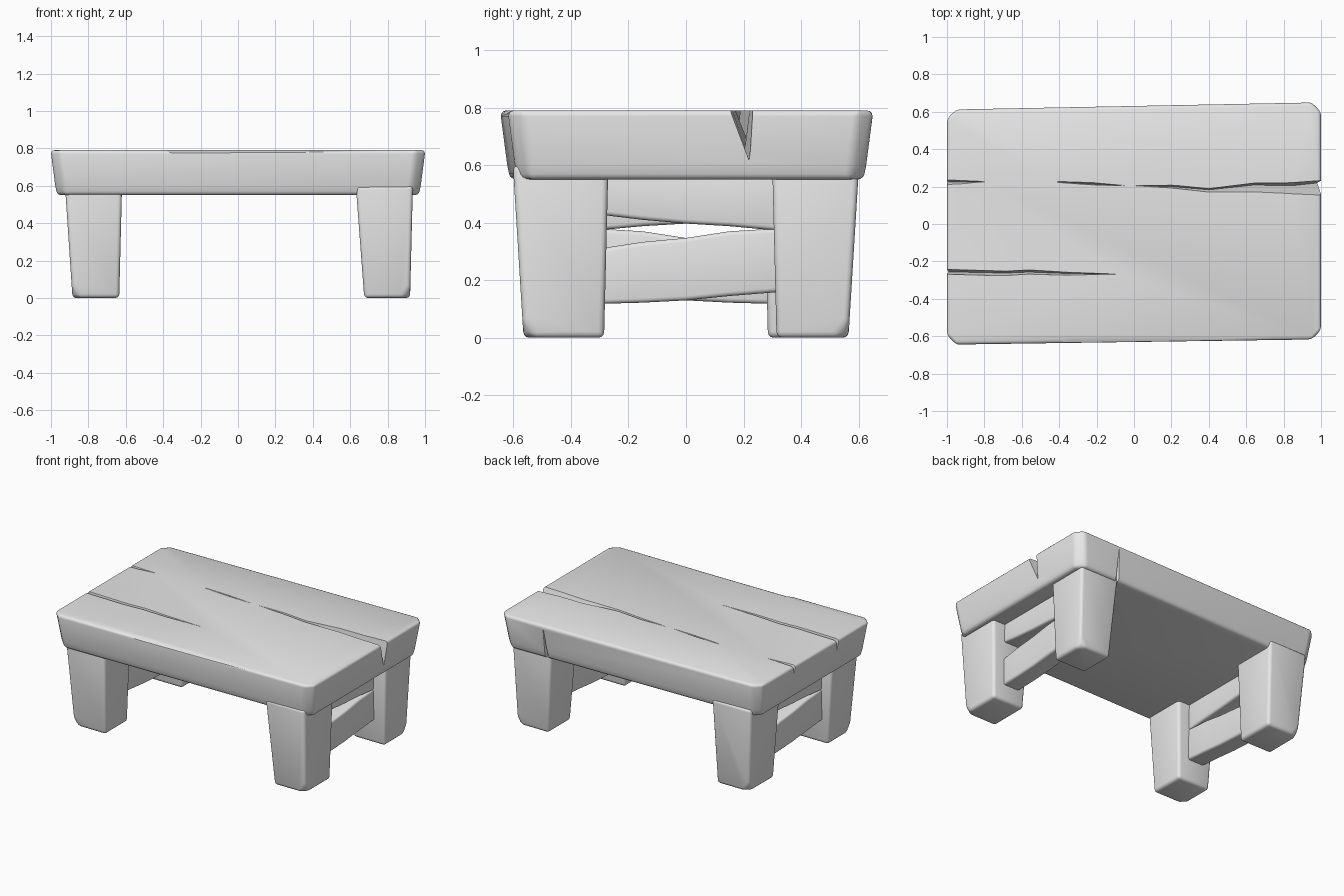
import bpy
import bmesh

cube = bpy.data.objects.get("Cube")
if cube:
    bpy.data.objects.remove(cube, do_unlink=True)

grey = bpy.data.materials.new("plain_grey")
grey.use_nodes = True
COLOUR = (0.8, 0.8, 0.8, 1)
grey.diffuse_color = COLOUR
grey.node_tree.nodes["Principled BSDF"].inputs["Base Color"].default_value = COLOUR


def loft(name, rings):
    """Closed solid through a list of equal-length point rings."""
    bm = bmesh.new()
    loops = [[bm.verts.new(p) for p in ring] for ring in rings]
    n = len(loops[0])
    for a, b in zip(loops, loops[1:]):
        for i in range(n):
            j = (i + 1) % n
            bm.faces.new((a[i], a[j], b[j], b[i]))
    bm.faces.new(loops[0])
    bm.faces.new(loops[-1])
    bmesh.ops.recalc_face_normals(bm, faces=bm.faces)
    mesh = bpy.data.meshes.new(name)
    bm.to_mesh(mesh)
    bm.free()
    mesh.materials.append(grey)
    obj = bpy.data.objects.new(name, mesh)
    bpy.context.collection.objects.link(obj)
    return obj


def activate(obj):
    bpy.ops.object.select_all(action='DESELECT')
    obj.select_set(True)
    bpy.context.view_layer.objects.active = obj


def bevel(obj, width, segments=3):
    mod = obj.modifiers.new("soft_edges", 'BEVEL')
    mod.width = width
    mod.segments = segments
    mod.limit_method = 'ANGLE'
    activate(obj)
    bpy.ops.object.modifier_apply(modifier=mod.name)


def smooth(obj):
    activate(obj)
    bpy.ops.object.shade_smooth_by_angle(angle=0.6)


def cut(obj, cutter):
    mod = obj.modifiers.new("cut", 'BOOLEAN')
    mod.operation = 'DIFFERENCE'
    mod.solver = 'EXACT'
    mod.object = cutter
    activate(obj)
    bpy.ops.object.modifier_apply(modifier=mod.name)
    bpy.data.objects.remove(cutter, do_unlink=True)


# Slab: skewed outline with clipped corners, narrowing downwards
def slab_ring(z, inset):
    r, c = 1.002 - inset, 0.05
    lf, lb = -0.647 + inset, 0.615 - inset    # front and back at the -x end
    rf, rb = -0.62 + inset, 0.652 - inset     # front and back at the +x end
    return [(-r + c, lf, z), (r - c, rf, z), (r, rf + c, z), (r, rb - c, z),
            (r - c, rb, z), (-r + c, lb, z), (-r, lb - c, z), (-r, lf + c, z)]


slab = loft("slab", [slab_ring(0.55, 0.035), slab_ring(0.6, 0.025), slab_ring(0.79, 0)])
bevel(slab, 0.02)

# Cracks along the grain: x, low y, high y, apex y, depth
TOP = 0.79
cracks = [
    [(0.01, 0.203, 0.207, 0.205, 0.005), (0.2, 0.19, 0.21, 0.2, 0.03),
     (0.4, 0.168, 0.19, 0.183, 0.05), (0.64, 0.168, 0.22, 0.208, 0.09),
     (0.85, 0.158, 0.222, 0.205, 0.13), (1.03, 0.15, 0.235, 0.225, 0.19)],
    [(-0.41, 0.22, 0.23, 0.225, 0.01), (-0.22, 0.208, 0.224, 0.213, 0.03),
     (-0.05, 0.203, 0.207, 0.205, 0.005)],
    [(-1.03, 0.208, 0.24, 0.225, 0.06), (-0.92, 0.212, 0.235, 0.225, 0.03),
     (-0.8, 0.224, 0.228, 0.226, 0.005)],
    [(-1.03, -0.27, -0.24, -0.255, 0.09), (-0.69, -0.278, -0.25, -0.262, 0.06),
     (-0.56, -0.27, -0.243, -0.257, 0.05), (-0.35, -0.277, -0.256, -0.265, 0.03),
     (-0.1, -0.27, -0.266, -0.268, 0.005)],
]
for stations in cracks:
    cut(slab, loft("crack_cutter", [
        [(x, lo, TOP + 0.01), (x, hi, TOP + 0.01), (x, apex, TOP - depth)]
        for x, lo, hi, apex, depth in stations]))

# Split running up the back face, widest at the bottom
cut(slab, loft("split_cutter", [
    [(0.61, 0.68, 0.53), (0.69, 0.68, 0.53), (0.65, 0.57, 0.53)],
    [(0.65, 0.68, 0.76), (0.67, 0.68, 0.76), (0.66, 0.635, 0.76)]]))

# Worn patch on the front upper edge
cut(slab, loft("wear_cutter", [
    [(x, -0.72, TOP + 0.03), (x, y, TOP + 0.03), (x, y, TOP + 0.001), (x, -0.72, 0.73)]
    for x, y in ((-0.42, -0.63), (-0.35, -0.605), (0.2, -0.6), (0.75, -0.602), (0.95, -0.61))]))
smooth(slab)


# Legs: tapered blocks, outer and inner limits at the foot and at the top
def rect(x0, x1, y0, y1, z):
    return [(x0, y0, z), (x1, y0, z), (x1, y1, z), (x0, y1, z)]


for side, sx in (("left", 1), ("right", -1)):
    outer_foot, outer_top = (0.92, 0.935) if sx > 0 else (0.885, 0.925)
    inner_foot, inner_top = (0.675, 0.63) if sx > 0 else (0.635, 0.62)
    for end, sy in (("front", -1), ("back", 1)):
        near = 0.315 if sx * sy > 0 else 0.285
        leg = loft(f"{end}_{side}_leg", [
            rect(sx * inner_foot, sx * outer_foot, sy * near, sy * 0.565, 0),
            rect(sx * inner_top, sx * outer_top, sy * (near - 0.015), sy * 0.602, 0.6)])
        # the outer foot corner is worn away
        corner = sx * outer_foot, sy * 0.565
        cut(leg, loft("foot_cutter", [
            [(corner[0] - sx * 0.1, corner[1] + sy * 0.04, -0.02),
             (corner[0] + sx * 0.04, corner[1] - sy * 0.1, -0.02),
             (corner[0] + sx * 0.04, corner[1] + sy * 0.04, -0.02)],
            [(corner[0] + sx * 0.02, corner[1] + sy * 0.04, 0.13),
             (corner[0] + sx * 0.04, corner[1] + sy * 0.02, 0.13),
             (corner[0] + sx * 0.04, corner[1] + sy * 0.04, 0.13)]]))
        bevel(leg, 0.022)
        smooth(leg)

# Stretchers: y, bottom z, top z; the other end is the same pair turned half round
lower = [(-0.4, 0.115, 0.295), (-0.15, 0.122, 0.333), (0, 0.13, 0.347),
         (0.15, 0.145, 0.37), (0.4, 0.165, 0.385)]
upper = [(-0.4, 0.44, 0.6), (-0.15, 0.41, 0.58), (0, 0.397, 0.57),
         (0.15, 0.388, 0.57), (0.4, 0.365, 0.57)]
for side, s in (("left", 1), ("right", -1)):
    for name, profile in (("lower", lower), ("upper", upper)):
        bar = loft(f"{name}_{side}_stretcher", [
            [(s * 0.71, s * y, z0), (s * 0.84, s * y, z0),
             (s * 0.84, s * y, z1), (s * 0.71, s * y, z1)] for y, z0, z1 in profile])
        bevel(bar, 0.015)
        smooth(bar)
